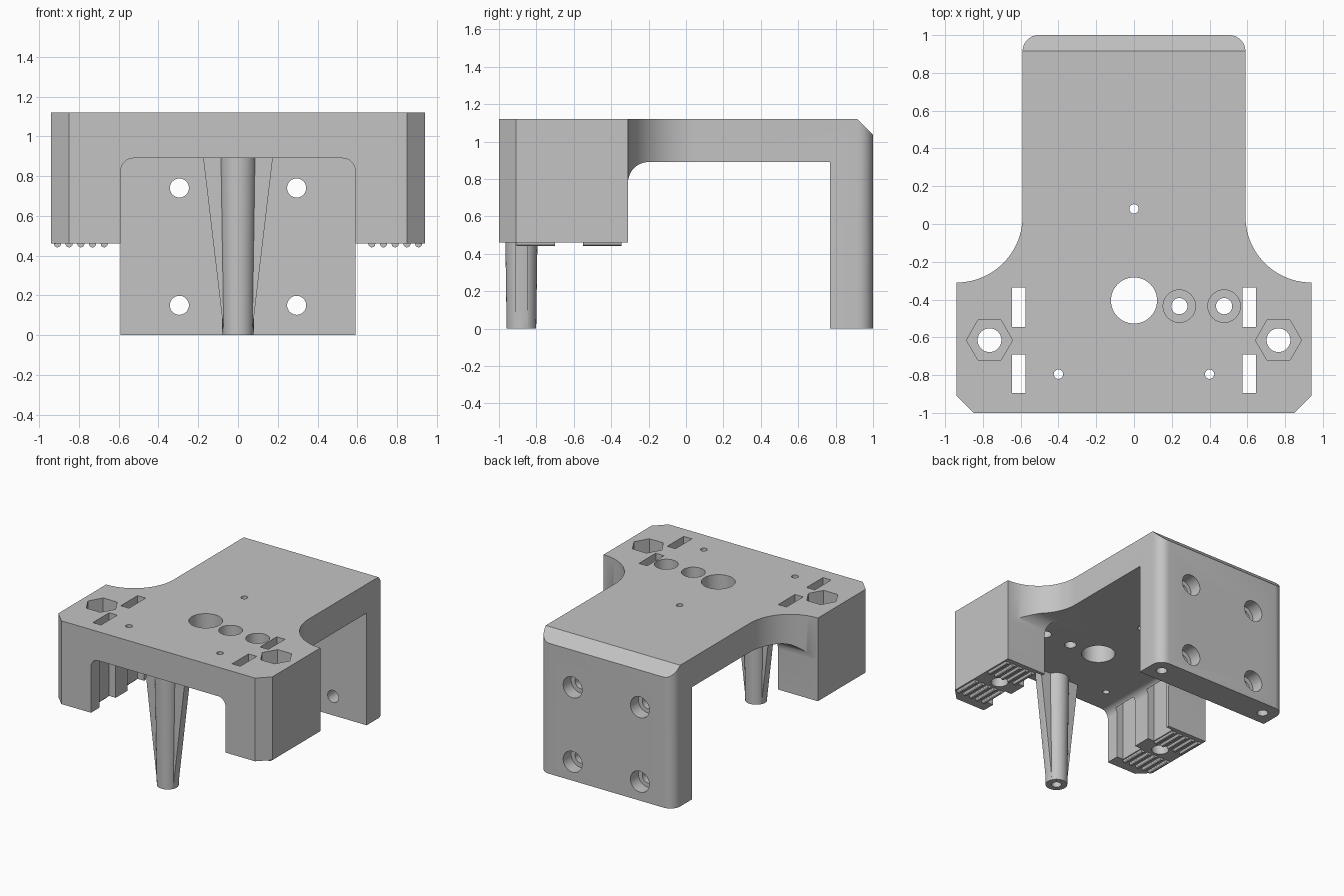
import bpy, bmesh, math
from mathutils import Vector

if "Cube" in bpy.data.objects:
    bpy.data.objects.remove(bpy.data.objects["Cube"])

grey = bpy.data.materials.new("plain grey")
grey.diffuse_color = (0.55, 0.55, 0.55, 1)
grey.use_nodes = True
grey.node_tree.nodes["Principled BSDF"].inputs["Base Color"].default_value = grey.diffuse_color


def arc(cx, cy, r, a0, a1, n=12):
    return [(cx + r * math.cos(math.radians(a0 + (a1 - a0) * i / n)),
             cy + r * math.sin(math.radians(a0 + (a1 - a0) * i / n))) for i in range(n + 1)]


def prism(name, pts, axis, lo, hi):
    """Extrude a 2D outline along an axis; outline axes are the other two, in order."""
    def at(p, d):
        return {"x": (d, p[0], p[1]), "y": (p[0], d, p[1]), "z": (p[0], p[1], d)}[axis]
    bm = bmesh.new()
    face = bm.faces.new([bm.verts.new(at(p, lo)) for p in pts])
    ext = bmesh.ops.extrude_face_region(bm, geom=[face])
    shift = Vector(at((0, 0), hi - lo))
    for g in ext["geom"]:
        if isinstance(g, bmesh.types.BMVert):
            g.co += shift
    bmesh.ops.recalc_face_normals(bm, faces=bm.faces)
    me = bpy.data.meshes.new(name)
    bm.to_mesh(me)
    bm.free()
    ob = bpy.data.objects.new(name, me)
    me.materials.append(grey)
    bpy.context.collection.objects.link(ob)
    return ob


def rect(x0, x1, y0, y1):
    return [(x0, y0), (x1, y0), (x1, y1), (x0, y1)]


def ring(x, y, r, n=32, turn=0):
    return arc(x, y, r, turn, turn + 360, n)[:-1]


def combine(target, tool, op="DIFFERENCE"):
    m = target.modifiers.new("bool", "BOOLEAN")
    m.operation, m.solver, m.object = op, "EXACT", tool
    bpy.context.view_layer.objects.active = target
    bpy.ops.object.modifier_apply(modifier=m.name)
    bpy.data.objects.remove(tool)


def cut(target, pts, axis, lo, hi):
    combine(target, prism("cutter", pts, axis, lo, hi))


def finish(ob):
    bpy.ops.object.select_all(action="DESELECT")
    ob.select_set(True)
    bpy.context.view_layer.objects.active = ob
    bpy.ops.object.shade_smooth_by_angle(angle=math.radians(30))


# Body: plan outline with chamfered front, concave shoulders, rounded back
half = [(0.85, -1), (0.94, -0.91), (0.94, -0.31)]
half += arc(0.94, 0.04, 0.35, 270, 180, 20)[1:]
half += arc(0.505, 0.915, 0.085, 0, 90, 8)
half = [(min(x, 0.94), y) for x, y in half]
body = prism("bracket_body", half + [(-x, y) for x, y in reversed(half)], "z", 0, 1.12)

# Side arch between the front legs and the back wall
cut(body, [(-0.31, -0.1), (0.77, -0.1), (0.77, 0.89)] + arc(-0.2, 0.78, 0.11, 90, 180), "x", -1.2, 1.2)
# Front opening between the legs
cut(body, [(-0.59, -0.1), (0.59, -0.1)] + arc(0.525, 0.825, 0.065, 0, 90, 8)
    + arc(-0.525, 0.825, 0.065, 90, 180, 8), "y", -1.1, 0.3)
# Underside of the legs
cut(body, rect(-1.2, 1.2, -1.1, 0.3), "z", -0.1, 0.46)
# Sloped top edge of the back wall
cut(body, [(0.915, 1.12), (0.895, 1.14), (1.1, 1.14), (1.1, 0.935)], "x", -1.2, 1.2)

# Holes through the top plate
cut(body, ring(0, -0.405, 0.122, 48), "z", 0.5, 1.3)
for x, y in ((0, 0.08), (-0.4, -0.795), (0.4, -0.795)):
    cut(body, ring(x, y, 0.025, 20), "z", 0.5, 1.3)
for x in (0.24, 0.477):
    cut(body, ring(x, -0.435, 0.086), "z", 0.99, 1.3)
    cut(body, ring(x, -0.435, 0.043), "z", 0.5, 1.3)

for s in (-1, 1):
    # Nut pockets and bolt holes in the legs
    cut(body, ring(s * 0.765, -0.615, 0.122, 6), "z", 0.87, 1.3)
    cut(body, ring(s * 0.765, -0.615, 0.063), "z", 0.3, 1.3)
    # Strap slots along the inner leg faces
    for y0, y1 in ((-0.895, -0.69), (-0.545, -0.335)):
        cut(body, rect(*sorted((s * 0.575, s * 0.647)), y0, y1), "z", 0.3, 1.3)
    # Screw holes in the back wall, counterbored from behind
    for z in (0.15, 0.74):
        cut(body, ring(s * 0.295, z, 0.048), "y", 0.6, 1.2)
        cut(body, ring(s * 0.295, z, 0.083), "y", 0.9, 1.2)
    # Blind holes in the foot of the back wall
    cut(body, ring(s * 0.48, 0.885, 0.04, 24), "z", -0.1, 0.3)
finish(body)

# Grip ridges under the legs
for s in (-1, 1):
    for i in range(5):
        for y0, y1 in ((-0.905, -0.7), (-0.55, -0.345)):
            finish(prism("grip_ridge", ring(s * (0.673 + 0.059 * i), 0.459, 0.018, 12), "y", y0, y1))

# Tapered post with side webs and a pilot hole
bpy.ops.mesh.primitive_cone_add(vertices=48, radius1=0.079, radius2=0.092, depth=0.9,
                                location=(0, -0.88, 0.45))
post = bpy.context.object
post.name = "support_post"
post.data.materials.append(grey)
web = prism("web", [(-0.07, 0.005), (0.07, 0.005), (0.176, 0.9), (-0.176, 0.9)], "y", -0.913, -0.847)
combine(post, web, "UNION")
cut(post, ring(0, -0.88, 0.036, 24), "z", -0.1, 0.35)
finish(post)
